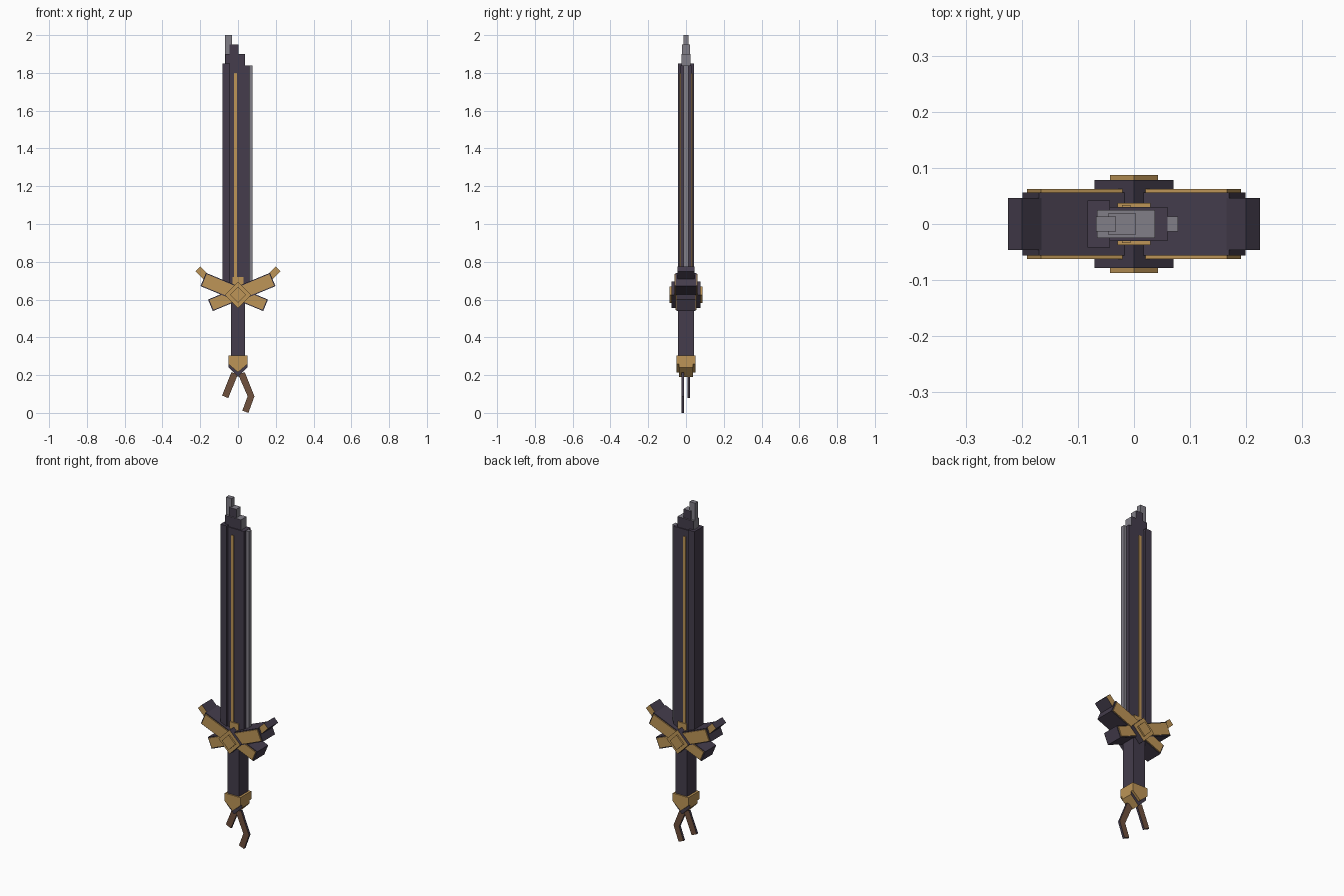
import bpy
from math import radians, cos, sin
from mathutils import Vector

if "Cube" in bpy.data.objects:
    bpy.data.objects.remove(bpy.data.objects["Cube"])


def material(name, rgb):
    m = bpy.data.materials.new(name)
    m.use_nodes = True
    m.diffuse_color = (*rgb, 1)
    m.node_tree.nodes["Principled BSDF"].inputs["Base Color"].default_value = (*rgb, 1)
    return m


DARK = material("dark violet", (0.058, 0.046, 0.072))
GOLD = material("gold", (0.51, 0.30, 0.095))
STEEL = material("steel grey", (0.22, 0.21, 0.245))
BROWN = material("ribbon brown", (0.16, 0.082, 0.047))


def prism(name, outline, y0, y1, mat, face_mat=None):
    """Extrude an XZ outline along Y; face_mat colours the front and back caps."""
    n = len(outline)
    verts = [(x, y, z) for y in (y0, y1) for x, z in outline]
    faces = [tuple(range(n)), tuple(range(2 * n - 1, n - 1, -1))]
    faces += [(i, i + n, (i + 1) % n + n, (i + 1) % n) for i in range(n)]
    area = sum(a[0] * b[1] - b[0] * a[1] for a, b in zip(outline, outline[1:] + outline[:1]))
    if area < 0:
        faces = [f[::-1] for f in faces]
    mesh = bpy.data.meshes.new(name)
    mesh.from_pydata(verts, [], faces)
    mesh.materials.append(mat)
    if face_mat:
        mesh.materials.append(face_mat)
        for p in mesh.polygons:
            p.material_index = int(abs(p.normal.y) > 0.9)
    obj = bpy.data.objects.new(name, mesh)
    bpy.context.collection.objects.link(obj)
    return obj


def box(name, x0, x1, z0, z1, depth, mat, face_mat=None):
    return prism(name, [(x0, z0), (x1, z0), (x1, z1), (x0, z1)], -depth, depth, mat, face_mat)


def bar(start, angle, r0, r1, half):
    """Outline of a straight bar running at an angle from a start point."""
    d = Vector((cos(radians(angle)), sin(radians(angle))))
    s = Vector((-d.y, d.x)) * half
    o = Vector(start)
    return [tuple(p) for p in (o + d * r0 - s, o + d * r1 - s, o + d * r1 + s, o + d * r0 + s)]


def diamond(z, r):
    return [(0, z - r), (r, z), (0, z + r), (-r, z)]


# Blade: thick spine, core, cutting edge and gold inlay
box("blade_core", -0.05, 0.06, 0.62, 1.84, 0.03, DARK)
box("blade_spine", -0.083, -0.043, 0.66, 1.85, 0.042, DARK)
box("cutting_edge", 0.055, 0.078, 0.66, 1.838, 0.013, STEEL)
box("blade_inlay", -0.021, -0.006, 0.66, 1.8, 0.034, GOLD)

# Stepped tip, with steel edges and dark flats
box("tip_lower", -0.066, 0.037, 1.8, 1.9, 0.025, STEEL, DARK)
box("tip_middle", -0.045, 0.003, 1.85, 1.95, 0.020, STEEL, DARK)
box("tip_point", -0.068, -0.032, 1.85, 2.0, 0.013, STEEL)

# Guard: crossed arms with gold plates and angled ends
HUB = (0, 0.63)
box("blade_collar", -0.029, 0.029, 0.66, 0.72, 0.037, GOLD)
for side, flip in (("left", 1), ("right", -1)):
    for row, tilt, length, half, depth in (("upper", 22.5, 0.199, 0.038, 0.056),
                                           ("lower", -22.5, 0.158, 0.033, 0.05)):
        angle = tilt if flip > 0 else 180 - tilt
        prism(f"{row}_guard_arm_{side}", bar(HUB, angle, 0, length, half), -depth, depth, DARK)
        for face, s in (("front", -1), ("back", 1)):
            y0, y1 = sorted((s * depth, s * (depth + 0.006)))
            prism(f"{row}_guard_plate_{face}_{side}",
                  bar(HUB, angle, 0.01, length - 0.006, half - 0.005), y0, y1, GOLD)
    prism(f"guard_end_{side}", bar((flip * 0.212, 0.762), 225 if flip > 0 else -45, 0, 0.08, 0.0175),
          -0.046, 0.046, DARK, GOLD)

# Central diamond boss
prism("guard_boss", diamond(0.625, 0.07), -0.078, 0.078, DARK, GOLD)
prism("boss_gem", diamond(0.625, 0.043), -0.087, 0.087, GOLD)

# Grip and pointed pommel
box("grip", -0.037, 0.037, 0.28, 0.6, 0.042, DARK)
prism("pommel", [(-0.05, 0.305), (-0.05, 0.258), (0, 0.215), (0.05, 0.258), (0.05, 0.305)],
      -0.05, 0.05, GOLD)
prism("pommel_chevron", [(-0.05, 0.262), (-0.05, 0.24), (0, 0.19), (0.05, 0.24), (0.05, 0.262),
                         (0, 0.22)], -0.036, 0.036, GOLD, DARK)

# Two ribbons hanging from the pommel
prism("short_ribbon", [(-0.035, 0.215), (0.0, 0.205), (-0.052, 0.078), (-0.084, 0.092)],
      0.009, 0.022, DARK, BROWN)
prism("long_ribbon", [(0.0, 0.205), (0.036, 0.215), (0.087, 0.088), (0.055, 0.0), (0.023, 0.012),
                      (0.051, 0.088)], -0.024, -0.010, DARK, BROWN)
